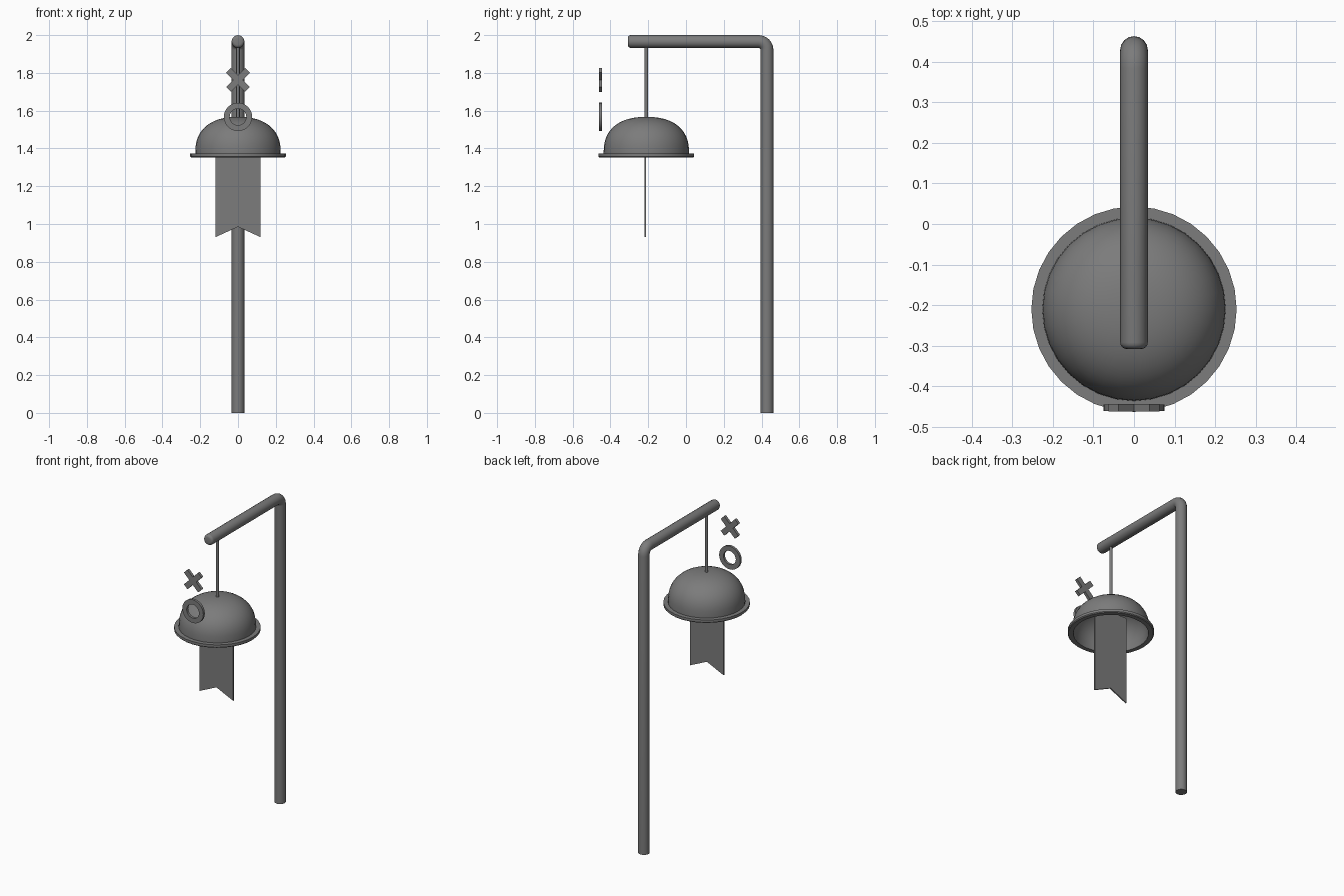
import bpy, bmesh
from math import sin, cos, pi, radians
from mathutils import Vector, Matrix

if "Cube" in bpy.data.objects:
    bpy.data.objects.remove(bpy.data.objects["Cube"])


def finish(name, bm, smooth=True):
    bmesh.ops.recalc_face_normals(bm, faces=bm.faces)
    mesh = bpy.data.meshes.new(name)
    bm.to_mesh(mesh)
    bm.free()
    obj = bpy.data.objects.new(name, mesh)
    bpy.context.collection.objects.link(obj)
    if smooth:
        bpy.ops.object.select_all(action='DESELECT')
        obj.select_set(True)
        bpy.context.view_layer.objects.active = obj
        bpy.ops.object.shade_smooth_by_angle(angle=radians(35))
    return obj


def loft(name, stations, sides):
    """Skin circles given as (y, z, tilt towards -y, radius)."""
    bm = bmesh.new()
    rings = []
    for y, z, tilt, r in stations:
        side, up = Vector((1, 0, 0)), Vector((0, cos(tilt), sin(tilt)))
        rings.append([bm.verts.new(Vector((0, y, z)) + r * (side * cos(t) + up * sin(t)))
                      for t in (2 * pi * i / sides for i in range(sides))])
    for a, b in zip(rings, rings[1:]):
        for i in range(sides):
            j = (i + 1) % sides
            bm.faces.new((a[i], a[j], b[j], b[i]))
    bm.faces.new(rings[0])
    bm.faces.new(rings[-1])
    return finish(name, bm)


def slab(name, points, depth):
    """Flat outline pushed back along +y into a thin plate."""
    bm = bmesh.new()
    face = bm.faces.new([bm.verts.new(p) for p in points])
    out = bmesh.ops.extrude_face_region(bm, geom=[face])
    bmesh.ops.translate(bm, vec=(0, depth, 0),
                        verts=[v for v in out['geom'] if isinstance(v, bmesh.types.BMVert)])
    return finish(name, bm, False)


# Post bending into the overhead arm, with a rounded tip
R, POST_Y, ARM_Z, BEND, TIP = 0.034, 0.429, 1.966, 0.045, -0.308
path = [(POST_Y, 0, 0, R)]
for i in range(7):
    a = pi / 2 * i / 6
    path.append((POST_Y - BEND + BEND * cos(a), ARM_Z - BEND + BEND * sin(a), a, R))
for i in range(5):
    a = pi / 2 * i / 4
    path.append((TIP + 0.016 * (1 - sin(a)), ARM_Z, pi / 2, R - 0.016 * (1 - cos(a))))
loft("post_and_arm", path, 16)

# Hanging cord
BELL_Y = -0.21
loft("cord", [(BELL_Y, 1.5, 0, 0.0095), (BELL_Y, 1.95, 0, 0.0095)], 12)


# Hollow bell: outer dome, flared rim, inner dome
def dome(radius, base, height, n=12):
    p = 2 / 2.35
    return [(BELL_Y, base + height * cos(a) ** p, 0, max(radius * sin(a) ** p, 0.01))
            for a in (pi / 2 * i / n * 0.9999 for i in range(n + 1))]


rim = [(BELL_Y, z, 0, r) for r, z in
       ((0.226, 1.373), (0.253, 1.373), (0.253, 1.357), (0.248, 1.352), (0.22, 1.352))]
loft("bell", dome(0.226, 1.38, 0.187) + rim + dome(0.218, 1.37, 0.188)[::-1], 32)

# Swallow-tailed paper strip
slab("paper_strip", [(x, BELL_Y - 0.01, z) for x, z in
                     ((-0.12, 1.5), (-0.12, 0.93), (0, 0.985), (0.12, 0.93), (0.12, 1.5))], 0.008)

# Floating cross: four arms around one square hub
MARK_Y = -0.4525
w, l = 0.0175, 0.0715
pts = []
for k in range(4):
    rot = Matrix.Rotation(k * pi / 2 + pi / 4, 3, 'Y')
    pts += [rot @ Vector(p) for p in ((l, 0, w), (l, 0, -w), (w, 0, -w))]
slab("cross_mark", [p + Vector((0, MARK_Y - 0.009, 1.763)) for p in pts], 0.018)

# Floating flat ring
bm = bmesh.new()
N = 24
section = [(0.075, -0.008), (0.075, 0.008), (0.044, 0.008), (0.044, -0.008)]
cols = [[bm.verts.new((r * cos(t), MARK_Y + d, 1.567 + r * sin(t))) for r, d in section]
        for t in (2 * pi * i / N for i in range(N))]
for i in range(N):
    a, b = cols[i], cols[(i + 1) % N]
    for k in range(4):
        m = (k + 1) % 4
        bm.faces.new((a[k], a[m], b[m], b[k]))
finish("ring_mark", bm)

# Dark grey finish on every part
grey = bpy.data.materials.new("dark_grey")
grey.diffuse_color = (0.2, 0.2, 0.2, 1)
grey.use_nodes = True
grey.node_tree.nodes["Principled BSDF"].inputs["Base Color"].default_value = grey.diffuse_color
for obj in bpy.data.objects:
    obj.data.materials.append(grey)
